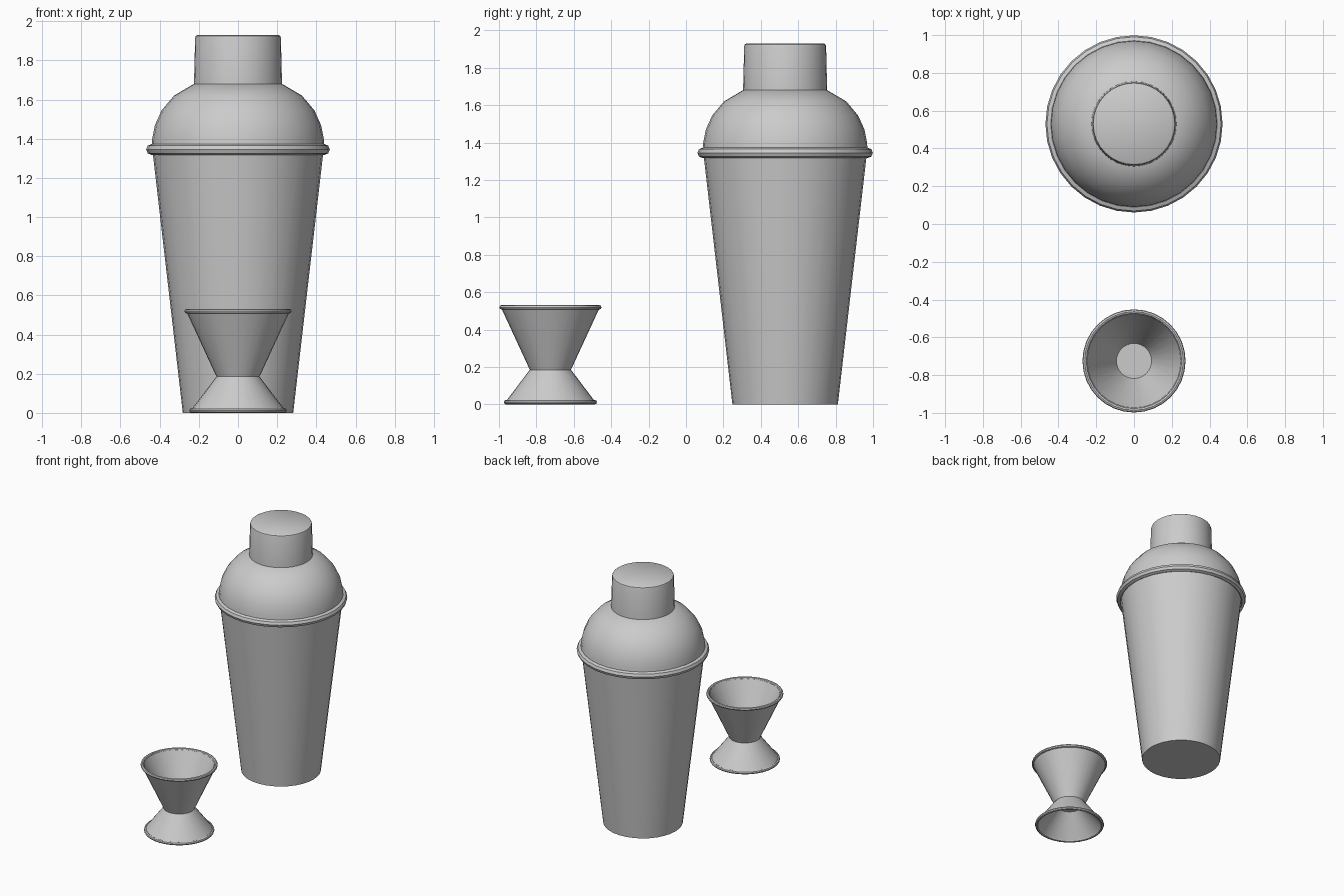
import bpy, math

if "Cube" in bpy.data.objects:
    bpy.data.objects.remove(bpy.data.objects["Cube"])

SIDES = 32


def finish(obj, name):
    obj.name = name
    bpy.ops.object.select_all(action='DESELECT')
    obj.select_set(True)
    bpy.context.view_layer.objects.active = obj
    bpy.ops.object.shade_smooth_by_angle(angle=math.radians(35))
    return obj


def lathe(name, profile, y):
    """Revolve (radius, z) points around a vertical axis; radius 0 closes the end."""
    verts, rings, faces = [], [], []
    for r, z in profile:
        start = len(verts)
        count = 1 if r == 0 else SIDES
        for i in range(count):
            a = 2 * math.pi * i / SIDES
            verts.append((r * math.cos(a), r * math.sin(a), z))
        rings.append([start + (i % count) for i in range(SIDES)])
    for low, high in zip(rings, rings[1:]):
        for i in range(SIDES):
            j = (i + 1) % SIDES
            face = dict.fromkeys((low[i], low[j], high[j], high[i]))
            faces.append(tuple(face))
    mesh = bpy.data.meshes.new(name)
    mesh.from_pydata(verts, [], faces)
    obj = bpy.data.objects.new(name, mesh)
    obj.location.y = y
    bpy.context.collection.objects.link(obj)
    return finish(obj, name)


def ring(name, major, minor, y, z):
    bpy.ops.mesh.primitive_torus_add(major_radius=major, minor_radius=minor,
                                     major_segments=SIDES, minor_segments=8,
                                     location=(0, y, z))
    return finish(bpy.context.object, name)


# Shaker: tapered body, seam ring, domed shoulder and cap
SHAKER_Y = 0.53
lathe("shaker_body", [(0, 0), (0.282, 0), (0.438, 1.35), (0, 1.35)], SHAKER_Y)
ring("shaker_seam_ring", 0.441, 0.028, SHAKER_Y, 1.345)
lathe("shaker_shoulder", [(0, 1.345), (0.442, 1.345), (0.438, 1.40), (0.424, 1.47),
                          (0.39, 1.545), (0.327, 1.62), (0.225, 1.68), (0, 1.68)], SHAKER_Y)
lathe("shaker_cap", [(0, 1.67), (0.225, 1.67), (0.219, 1.915), (0.216, 1.924),
                     (0.207, 1.93), (0, 1.93)], SHAKER_Y)

# Jigger: two hollow cones joined at the waist, with rolled rims
JIGGER_Y = -0.725
lathe("jigger_cups", [(0, 0.17), (0.09, 0.17), (0.226, 0.01), (0.243, 0.01),
                      (0.11, 0.185), (0.265, 0.52), (0.248, 0.52),
                      (0.093, 0.20), (0, 0.20)], JIGGER_Y)
ring("jigger_top_rim", 0.261, 0.012, JIGGER_Y, 0.519)
ring("jigger_bottom_rim", 0.237, 0.012, JIGGER_Y, 0.012)
